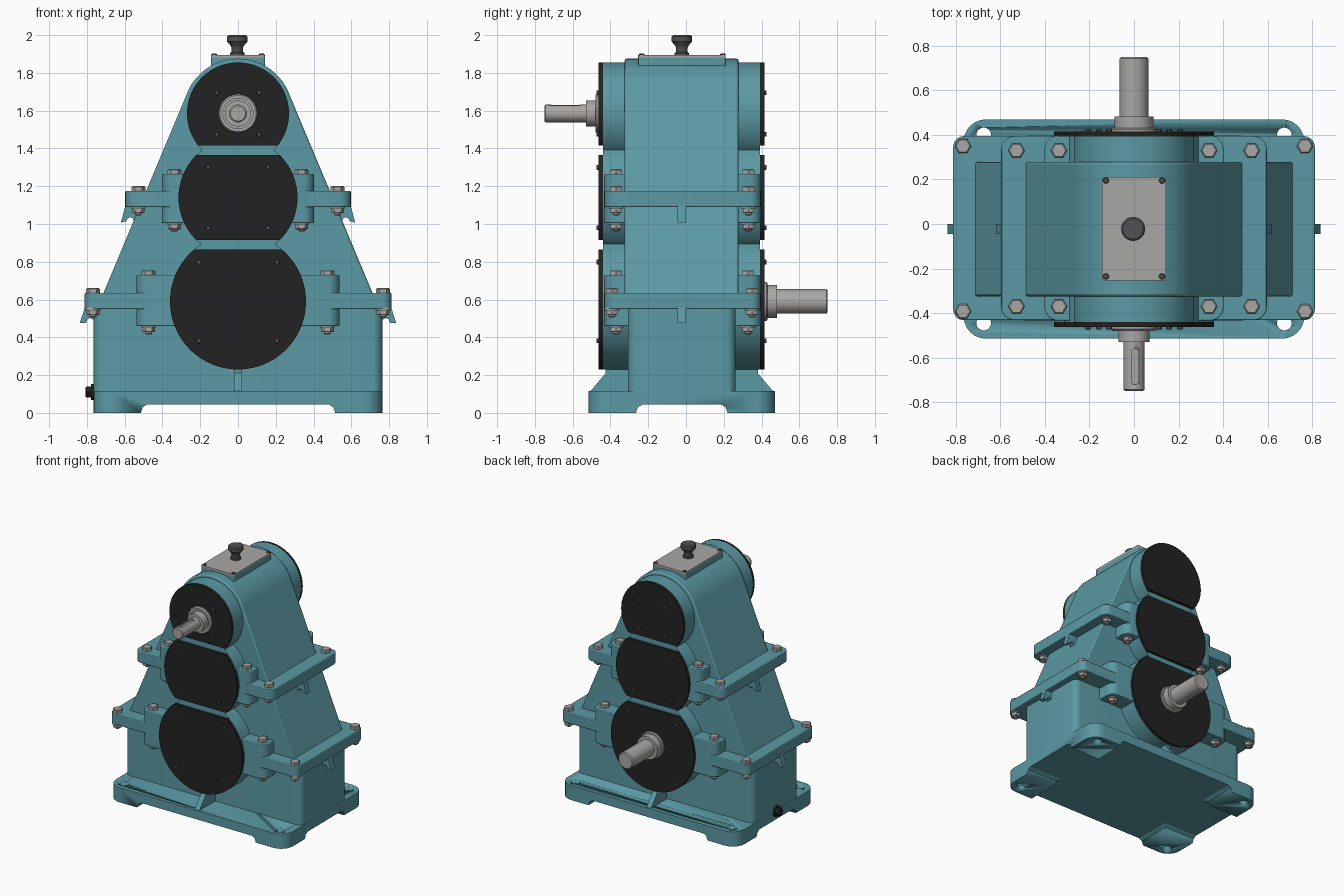
import bpy, bmesh
from math import sin, cos, asin, pi, radians
from mathutils import Vector

if "Cube" in bpy.data.objects:
    bpy.data.objects.remove(bpy.data.objects["Cube"])

YC = -0.022                      # middle of the casing in depth
FRONT, BACK = -0.44, 0.393       # bearing housing end faces


def material(name, rgb):
    m = bpy.data.materials.new(name)
    m.diffuse_color = (*rgb, 1)
    m.use_nodes = True
    m.node_tree.nodes["Principled BSDF"].inputs["Base Color"].default_value = m.diffuse_color
    return m


TEAL = material("teal_paint", (0.105, 0.32, 0.37))
BLACK = material("black_cover", (0.016, 0.016, 0.016))
DARK = material("dark_steel", (0.085, 0.085, 0.09))
STEEL = material("steel", (0.40, 0.39, 0.38))


def finish(name, bm, mat, bevel=0.0):
    bmesh.ops.recalc_face_normals(bm, faces=bm.faces)
    me = bpy.data.meshes.new(name)
    bm.to_mesh(me)
    bm.free()
    ob = bpy.data.objects.new(name, me)
    bpy.context.collection.objects.link(ob)
    if mat:
        me.materials.append(mat)
    bpy.ops.object.select_all(action='DESELECT')
    ob.select_set(True)
    bpy.context.view_layer.objects.active = ob
    bpy.ops.object.shade_smooth_by_angle(angle=radians(30))
    if bevel:
        m = ob.modifiers.new("bevel", 'BEVEL')
        m.width, m.segments, m.limit_method = bevel, 2, 'ANGLE'
        m.angle_limit = radians(40)
    return ob


def prism(name, pts, axis, a, b, mat, bevel=0.0):
    """Extrude a 2D outline along an axis from a to b."""
    place = {'X': lambda p: (a, p[0], p[1]), 'Y': lambda p: (p[0], a, p[1]),
             'Z': lambda p: (p[0], p[1], a)}[axis]
    bm = bmesh.new()
    face = bm.faces.new([bm.verts.new(place(p)) for p in pts])
    ext = bmesh.ops.extrude_face_region(bm, geom=[face])
    step = Vector([(b - a) * (axis == k) for k in 'XYZ'])
    bmesh.ops.translate(bm, vec=step, verts=[v for v in ext['geom'] if isinstance(v, bmesh.types.BMVert)])
    return finish(name, bm, mat, bevel)


def turned(name, profile, spots, axis, mat, n=32):
    """Revolve (radius, height) pairs around an axis at every spot."""
    bm = bmesh.new()
    for s in spots:
        rings = []
        for r, h in profile:
            ring = []
            for i in range(n):
                u, v = r * cos(2 * pi * i / n), r * sin(2 * pi * i / n)
                p = {'X': (h, u, v), 'Y': (u, h, v), 'Z': (u, v, h)}[axis]
                ring.append(bm.verts.new(Vector(s) + Vector(p)))
            rings.append(ring)
        for lo, hi in zip(rings, rings[1:]):
            for i in range(n):
                j = (i + 1) % n
                bm.faces.new((lo[i], lo[j], hi[j], hi[i]))
        bm.faces.new(rings[0])
        bm.faces.new(rings[-1])
    return finish(name, bm, mat)


def cut(ob, cutter):
    cutter.hide_render = True
    cutter.hide_set(True)
    m = ob.modifiers.new("cut", 'BOOLEAN')
    m.operation, m.object, m.solver = 'DIFFERENCE', cutter, 'EXACT'


def arc(cx, cy, r, a0, a1, n):
    return [(cx + r * cos(a0 + (a1 - a0) * i / n), cy + r * sin(a0 + (a1 - a0) * i / n)) for i in range(n + 1)]


def side_arc(zc, r, lo, hi, n=32):
    """Right half of a circle trimmed between two heights."""
    ang = lambda z: asin(max(-1, min(1, (z - zc) / r)))
    return arc(0, zc, r, ang(lo), ang(hi), n)


def mirrored(half):
    return [p for p in half] + [(-x, z) for x, z in reversed(half) if x > 1e-4]


def rrect(hx, y0, y1, r):
    out = []
    for cx, cy, k in ((hx - r, y1 - r, 0), (r - hx, y1 - r, 1), (r - hx, y0 + r, 2), (hx - r, y0 + r, 3)):
        out += arc(cx, cy, r, k * pi / 2, (k + 1) * pi / 2, 6)
    return out


def four(x, ys, z=0):
    return [(s * x, y, z) for s in (-1, 1) for y in ys]


# Foot plate with corner pads and anchor holes
base = prism("base_plate", rrect(0.765, -0.515, 0.47, 0.1), 'Z', 0, 0.115, TEAL)
notch = lambda a, b: [(a - 0.005, -0.1), (a, 0), (a + 0.01, 0.03), (a + 0.035, 0.045),
                      (b - 0.035, 0.045), (b - 0.01, 0.03), (b, 0), (b + 0.005, -0.1)]
cut(base, prism("notch_cutter_long", notch(-0.515, 0.515), 'Y', -1, 1, None))
cut(base, prism("notch_cutter_cross", notch(-0.265, 0.22), 'X', -1, 1, None))
cut(base, turned("anchor_hole_cutter", [(0.033, -0.2), (0.033, 0.3)], four(0.675, (-0.445, 0.40)), 'Z', None, 24))

# Casing: oil sump and tapered upper body
prism("sump_body", rrect(0.764, -0.308, 0.262, 0.05), 'Z', 0.1, 0.56, TEAL)
prism("tapered_body", mirrored([(0.731, 0.59)] + arc(0, 1.585, 0.29, asin(0.382), pi / 2, 20)),
      'Y', -0.325, 0.278, TEAL, 0.01)

# Flanges and bolt bosses at both split lines
prism("lower_flange", rrect(0.812, -0.432, 0.395, 0.05), 'Z', 0.55, 0.635, TEAL, 0.005)
prism("upper_flange", rrect(0.597, -0.432, 0.395, 0.06), 'Z', 1.09, 1.175, TEAL, 0.005)
prism("lower_bolt_boss", rrect(0.537, -0.434, 0.397, 0.06), 'Z', 0.46, 0.73, TEAL, 0.005)
prism("upper_bolt_boss", rrect(0.402, -0.434, 0.397, 0.06), 'Z', 1.005, 1.265, TEAL, 0.005)

# Bearing housing: three merged circles running through the casing
LOW, MID, TOP = (0.59, 0.36), (1.14, 0.315), (1.585, 0.27)
outline = (side_arc(*LOW, 0.23, 0.893) + side_arc(*MID, 0.893, 1.392)[1:] + side_arc(*TOP, 1.392, 1.855)[1:])
prism("bearing_housing", mirrored(outline), 'Y', FRONT, BACK, TEAL)

# Black bearing covers with their screws
covers = [("lower", LOW, 0.23, 0.865, 0.207, 0.208), ("middle", MID, 0.915, 1.365, 0.158, 0.16),
          ("upper", TOP, 1.415, 1.855, 0.112, 0.11)]
for label, (zc, r), lo, hi, sx, sz in covers:
    for side, y, d in (("front", FRONT, -1), ("back", BACK, 1)):
        prism(f"{label}_{side}_cover", mirrored(side_arc(zc, r, lo, hi)), 'Y', y, y + d * 0.022, BLACK)
        spots = [(i * sx, y, zc + j * sz) for i in (-1, 1) for j in (-1, 1)]
        turned(f"{label}_{side}_cover_screws", [(0.013, 0), (0.013, d * 0.031), (0.010, d * 0.034)],
               spots, 'Y', DARK, 12)

# Stiffening ribs under the housing
prism("foot_rib", [(-0.51, 0.11), (-0.425, 0.21), (-0.425, 0.27), (0.38, 0.27), (0.38, 0.21), (0.465, 0.11)],
      'X', -0.02, 0.02, TEAL)

# Lifting hooks under the flanges
lower_hook = [(0.74, 0.555), (0.812, 0.555), (0.838, 0.475), (0.805, 0.475), (0.798, 0.495),
              (0.785, 0.503), (0.77, 0.495), (0.74, 0.48)]
upper_hook = [(0.48, 1.095), (0.597, 1.095), (0.62, 1.008), (0.592, 1.015), (0.585, 1.03),
              (0.57, 1.037), (0.556, 1.028), (0.549, 1.01), (0.50, 1.0)]
for s, side in ((-1, "left"), (1, "right")):
    for label, pts in (("lower", lower_hook), ("upper", upper_hook)):
        prism(f"{label}_{side}_lifting_hook", [(s * x, z) for x, z in pts], 'Y', YC - 0.022, YC + 0.022, TEAL)

# Hex bolts with washers and nuts: x, y pair, top face, bottom face
bolts = [("lower_flange", 0.768, (-0.392, 0.35), 0.635, 0.55), ("lower_boss", 0.473, (-0.37, 0.328), 0.73, 0.46),
         ("upper_flange", 0.528, (-0.37, 0.33), 1.175, 1.09), ("upper_boss", 0.337, (-0.37, 0.33), 1.265, 1.005)]
for label, x, ys, t, b in bolts:
    spots = four(x, ys)
    turned(label + "_bolt_heads", [(0.037, t - 0.01), (0.037, t + 0.02), (0.031, t + 0.025)], spots, 'Z', STEEL, 6)
    turned(label + "_washers", [(0.039, b + 0.01), (0.039, b - 0.008)], spots, 'Z', STEEL, 24)
    turned(label + "_nuts", [(0.034, b), (0.034, b - 0.028), (0.029, b - 0.033)], spots, 'Z', STEEL, 6)
    turned(label + "_bolt_ends", [(0.018, b), (0.018, b - 0.04), (0.014, b - 0.044)], spots, 'Z', STEEL, 16)

# Input shaft at the top front, with keyway
shaft_in = turned("input_shaft", [(0.069, -0.44), (0.069, -0.53), (0.047, -0.53), (0.047, -0.744), (0.040, -0.75)],
                  [(0, 0, 1.585)], 'Y', STEEL, 48)
slot = arc(0.004, -0.575, 0.016, 0, pi, 8) + arc(0.004, -0.705, 0.016, pi, 2 * pi, 8)
cut(shaft_in, prism("keyway_cutter", slot, 'Z', 1.615, 1.70, None))
turned("input_seal_ring", [(0.103, -0.45), (0.103, -0.472), (0.096, -0.48), (0.08, -0.48), (0.08, -0.47)],
       [(0, 0, 1.585)], 'Y', STEEL, 48)

# Output shaft at the lower back
turned("output_shaft", [(0.088, 0.40), (0.088, 0.482), (0.065, 0.482), (0.065, 0.743), (0.057, 0.75)],
       [(0, 0, 0.59)], 'Y', STEEL, 48)
turned("output_seal_ring", [(0.103, 0.40), (0.103, 0.425), (0.097, 0.431)], [(0, 0, 0.59)], 'Y', STEEL, 48)

# Inspection cover, screws and breather on top
prism("inspection_pad", rrect(0.143, -0.253, 0.21, 0.008), 'Z', 1.84, 1.881, TEAL)
prism("inspection_cover", rrect(0.143, -0.253, 0.21, 0.008), 'Z', 1.881, 1.895, STEEL)
turned("inspection_screws", [(0.014, 1.89), (0.014, 1.899), (0.010, 1.902)], four(0.126, (-0.235, 0.195)), 'Z', DARK, 12)
turned("breather", [(0.038, 1.89), (0.038, 1.905), (0.031, 1.91), (0.031, 1.935), (0.036, 1.945),
                    (0.054, 1.966), (0.054, 1.993), (0.046, 2.0)], [(-0.004, YC, 0)], 'Z', DARK, 32)

# Oil drain plug on the left side
turned("drain_plug_collar", [(0.042, -0.75), (0.042, -0.778)], [(0, YC, 0.11)], 'X', BLACK, 24)
turned("drain_plug_head", [(0.033, -0.77), (0.033, -0.802), (0.027, -0.808)], [(0, YC, 0.11)], 'X', BLACK, 6)
